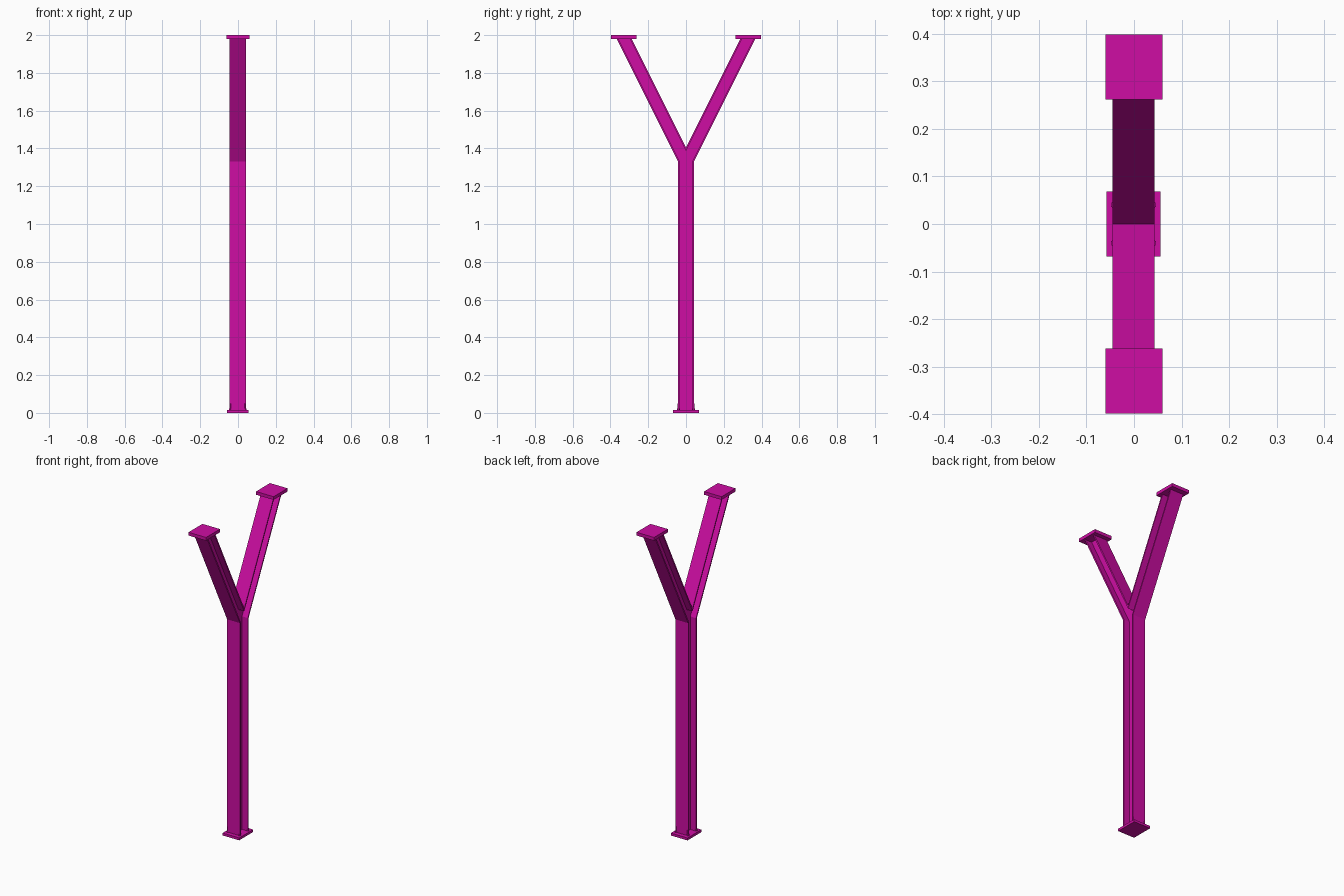
import bpy
import bmesh

if "Cube" in bpy.data.objects:
    bpy.data.objects.remove(bpy.data.objects["Cube"], do_unlink=True)

paint = bpy.data.materials.new("magenta paint")
paint.use_nodes = True
COLOUR = (0.62, 0.004, 0.37, 1)
paint.diffuse_color = COLOUR
paint.node_tree.nodes["Principled BSDF"].inputs["Base Color"].default_value = COLOUR

SHIFT = -0.001      # beam sits a hair off centre
HALF = 0.042        # half depth of the stem
FORK = 1.33         # height where the outer flanges bend
CROTCH = 1.405      # height where the inner flanges meet
PLATE = 0.015       # base plate thickness
CAP = 1.98          # underside of the top plates
SLOPE = 0.5         # sideways travel per unit of height on the arms
T = 0.008           # flange thickness
TH = T * (1 + SLOPE ** 2) ** 0.5   # same thickness measured level


def finish(name, bm, mirror=(False, False)):
    bmesh.ops.recalc_face_normals(bm, faces=bm.faces)
    mesh = bpy.data.meshes.new(name)
    bm.to_mesh(mesh)
    bm.free()
    mesh.materials.append(paint)
    obj = bpy.data.objects.new(name, mesh)
    bpy.context.collection.objects.link(obj)
    if any(mirror):
        mod = obj.modifiers.new("Mirror", "MIRROR")
        mod.use_axis = (mirror[0], mirror[1], False)
        mod.use_mirror_merge = False
    return obj


def extrude_x(name, profile, width, mirror_y=True):
    """Push a side profile of (y, z) points through the beam width."""
    bm = bmesh.new()
    face = bm.faces.new([bm.verts.new((-width / 2, y, z)) for y, z in profile])
    new = bmesh.ops.extrude_face_region(bm, geom=[face])["geom"]
    bmesh.ops.translate(bm, vec=(width, 0, 0),
                        verts=[v for v in new if isinstance(v, bmesh.types.BMVert)])
    obj = finish(name, bm, (False, mirror_y))
    obj.location.x = SHIFT
    return obj


def box(name, size, centre, mirror_y=False):
    bm = bmesh.new()
    bmesh.ops.create_cube(bm, size=1)
    bmesh.ops.scale(bm, vec=size, verts=bm.verts)
    bmesh.ops.translate(bm, vec=centre, verts=bm.verts)
    return finish(name, bm, (False, mirror_y))


def rod(name, radius, low, high, x, y, sides):
    bm = bmesh.new()
    bmesh.ops.create_cone(bm, cap_ends=True, segments=sides, radius1=radius,
                          radius2=radius, depth=high - low)
    bmesh.ops.translate(bm, vec=(x, y, (low + high) / 2), verts=bm.verts)
    obj = finish(name, bm, (True, True))
    obj.location.x = SHIFT
    return obj


outer_top = HALF + (CAP - FORK) * SLOPE
inner_top = (CAP - CROTCH) * SLOPE

# Outer flanges run up the stem and bend out along the arms
extrude_x("outer_flange", [
    (HALF, PLATE), (HALF, FORK), (outer_top, CAP), (outer_top - TH, CAP),
    (HALF - T, FORK + (TH - T) / SLOPE), (HALF - T, PLATE)], 0.088)

# Inner flanges meet in the crotch of the fork
extrude_x("inner_flange", [
    (0, CROTCH), (inner_top, CAP), (inner_top + TH, CAP),
    (0, CROTCH - TH / SLOPE)], 0.088)

# Web follows the whole fork, embedded in the flanges
half_web = [(HALF - T / 2, PLATE), (HALF - T / 2, FORK),
            (outer_top - TH / 2, CAP), (inner_top + TH / 2, CAP)]
web = half_web + [(0, CROTCH - TH / 2 / SLOPE)]
web += [(-y, z) for y, z in reversed(half_web)]
extrude_x("web", web, 0.009, mirror_y=False)

# End plates
box("base_plate", (0.114, 0.136, PLATE), (SHIFT, 0, PLATE / 2))
box("top_plate", (0.12, 0.136, 2 - CAP), (0, 0.33, (2 + CAP) / 2), mirror_y=True)

# Anchor bolts with hexagonal nuts
rod("anchor_bolt", 0.004, PLATE, 0.05, 0.04, 0.04, 12)
rod("anchor_nut", 0.008, PLATE, 0.023, 0.04, 0.04, 6)
